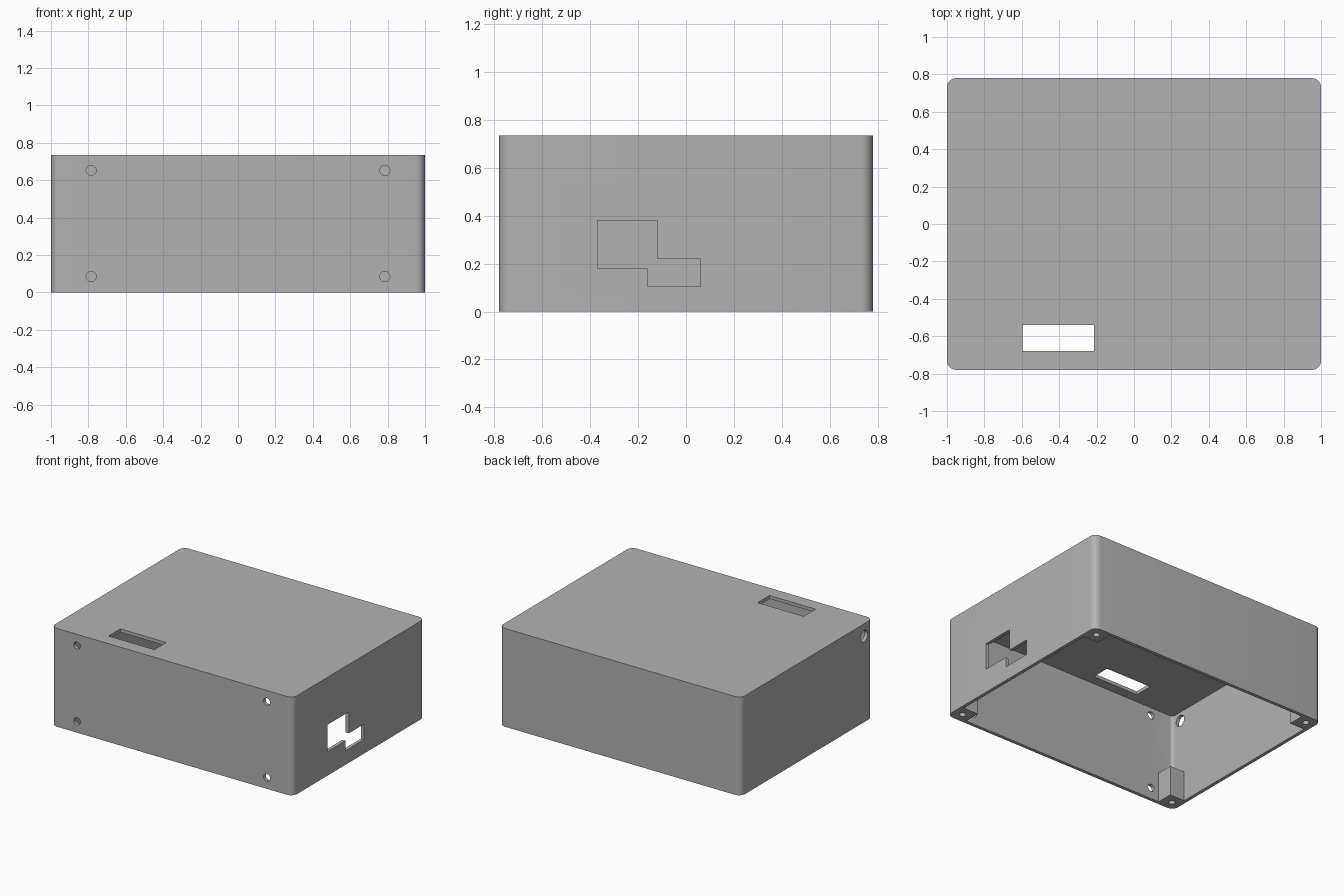
import bpy, bmesh
from math import radians
from mathutils import Matrix, Vector

cube = bpy.data.objects.get("Cube")
if cube:
    bpy.data.objects.remove(cube, do_unlink=True)

HX, HY, H = 1.0, 0.78, 0.735      # outer half sizes and height
WALL, RADIUS = 0.025, 0.05
POST, POST_H = 0.148, 0.225

grey = bpy.data.materials.new("light grey plastic")
grey.use_nodes = True
colour = (0.448, 0.448, 0.448, 1)
grey.diffuse_color = colour
grey.node_tree.nodes["Principled BSDF"].inputs["Base Color"].default_value = colour


def finish(bm, name):
    bmesh.ops.recalc_face_normals(bm, faces=bm.faces)
    mesh = bpy.data.meshes.new(name)
    bm.to_mesh(mesh)
    bm.free()
    mesh.materials.append(grey)
    obj = bpy.data.objects.new(name, mesh)
    bpy.context.collection.objects.link(obj)
    return obj


def box(name, low, high, radius=0):
    """Box between two corners, with optional rounded upright edges."""
    low, high = Vector(low), Vector(high)
    bm = bmesh.new()
    bmesh.ops.create_cube(bm, size=1, matrix=Matrix.Translation((low + high) / 2)
                          @ Matrix.Diagonal((*(high - low), 1)))
    if radius:
        upright = [e for e in bm.edges
                   if abs(e.verts[0].co.z - e.verts[1].co.z) > 0.01]
        bmesh.ops.bevel(bm, geom=upright, offset=radius, segments=8,
                        profile=0.5, affect='EDGES')
    return finish(bm, name)


def drill(centre, radius, length, axis):
    turn = {'X': Matrix.Rotation(radians(90), 4, 'Y'),
            'Y': Matrix.Rotation(radians(90), 4, 'X'),
            'Z': Matrix.Identity(4)}[axis]
    bm = bmesh.new()
    bmesh.ops.create_cone(bm, cap_ends=True, segments=32, radius1=radius,
                          radius2=radius, depth=length,
                          matrix=Matrix.Translation(centre) @ turn)
    return finish(bm, "drill")


def cut(target, cutter):
    """Subtract the cutter, then throw it away."""
    mod = target.modifiers.new("cut", 'BOOLEAN')
    mod.operation, mod.solver, mod.object = 'DIFFERENCE', 'EXACT', cutter
    bpy.ops.object.select_all(action='DESELECT')
    bpy.context.view_layer.objects.active = target
    target.select_set(True)
    bpy.ops.object.modifier_apply(modifier=mod.name)
    bpy.data.objects.remove(cutter, do_unlink=True)


# Outer body
body = box("enclosure_lid", (-HX, -HY, 0), (HX, HY, H), RADIUS)

# Hollow inside, leaving square posts in the bottom corners
ix, iy = HX - WALL, HY - WALL
cavity = box("cavity", (-ix, -iy, -0.1), (ix, iy, H - WALL), RADIUS - WALL)
corners = [(sx, sy) for sx in (-1, 1) for sy in (-1, 1)]
for sx, sy in corners:
    xs = sorted((sx * (HX - POST), sx * 1.1))
    ys = sorted((sy * (HY - POST), sy * 0.9))
    cut(cavity, box("post", (xs[0], ys[0], -0.2), (xs[1], ys[1], POST_H)))
cut(body, cavity)

# Screw holes up into the posts
for sx, sy in corners:
    cut(body, drill((sx * (HX - POST / 2), sy * (HY - POST / 2), 0),
                    0.023, 0.3, 'Z'))

# Four mounting holes through the front wall
for x in (-0.785, 0.785):
    for z in (0.085, 0.652):
        cut(body, drill((x, -HY, z), 0.027, 0.2, 'Y'))

# Cable hole through the left end wall
cut(body, drill((-HX, -0.675, 0.644), 0.042, 0.2, 'X'))

# Stepped connector opening through the right end wall
cut(body, box("opening", (0.9, -0.37, 0.18), (1.1, -0.12, 0.38)))
cut(body, box("opening", (0.9, -0.16, 0.105), (1.1, 0.06, 0.22)))

# Display window through the top
cut(body, box("window", (-0.595, -0.68, 0.6), (-0.215, -0.54, 0.8)))

bpy.ops.object.select_all(action='DESELECT')
body.select_set(True)
bpy.context.view_layer.objects.active = body
bpy.ops.object.shade_smooth_by_angle(angle=radians(30))
